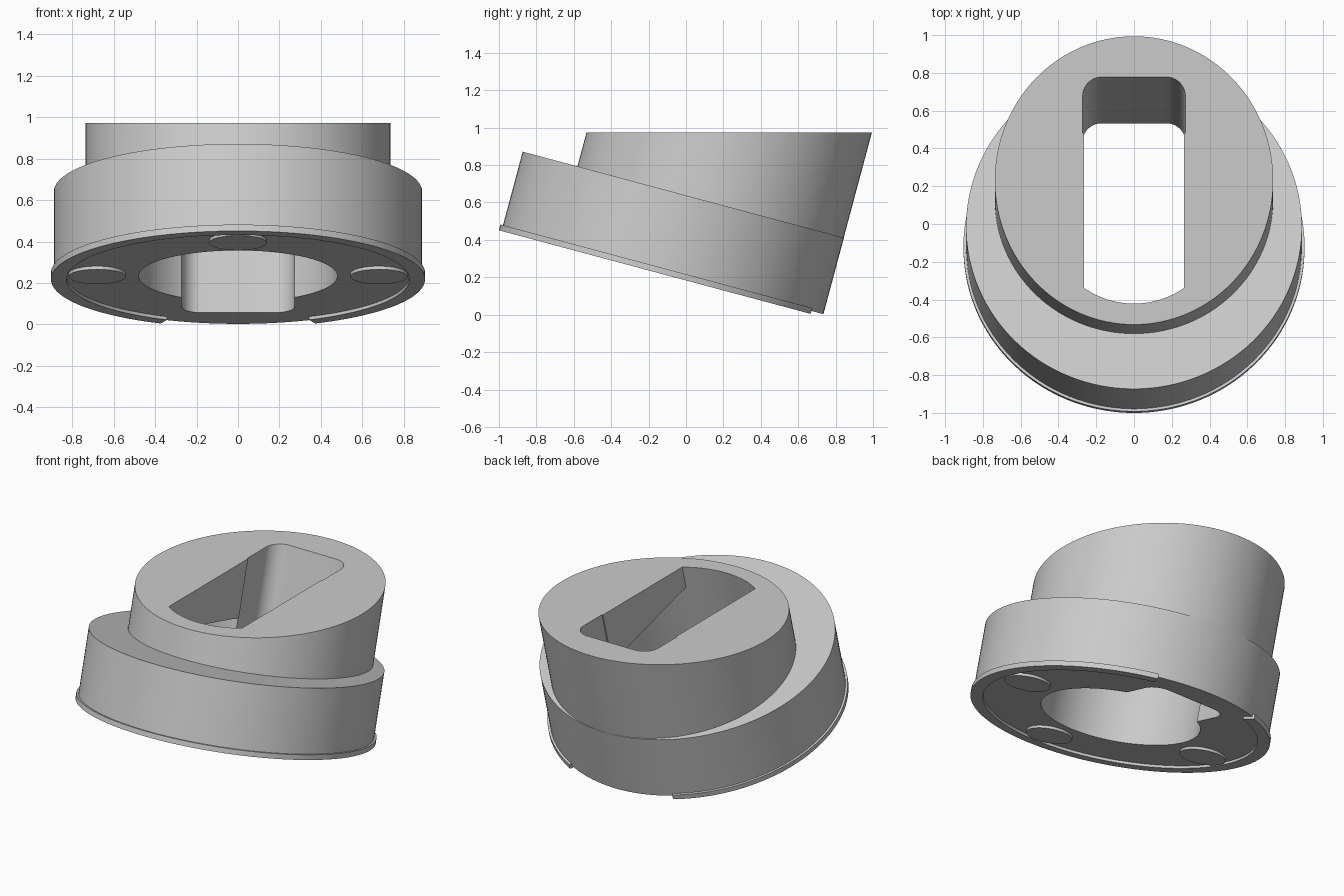
import bpy, bmesh
from math import sin, cos, pi, radians, asin
from mathutils import Matrix, Vector

if "Cube" in bpy.data.objects:
    bpy.data.objects.remove(bpy.data.objects["Cube"], do_unlink=True)

TILT = Matrix.Rotation(radians(-15), 4, 'X')   # every part is extruded along this leaning axis
BASE_Y = -0.18                                 # centre of the base along the slope
FLOOR, RIM_LOW = 0.193, 0.177                  # underside heights along the axis
HOLE_R = 0.48

grey = bpy.data.materials.new("plain_grey")
grey.use_nodes = True
grey.diffuse_color = (0.6, 0.6, 0.6, 1)
grey.node_tree.nodes["Principled BSDF"].inputs["Base Color"].default_value = (0.6, 0.6, 0.6, 1)


def arc(cx, cy, r, start, end, n):
    return [(cx + r * cos(start + (end - start) * i / n),
             cy + r * sin(start + (end - start) * i / n)) for i in range(n + 1)]


def circle(cx, cy, r, n=128):
    return arc(cx, cy, r, 0, 2 * pi, n)[:-1]


def prism(name, outline, low, high, level_cut=None):
    """Extrude an outline along the leaning axis, optionally trimmed level."""
    bm = bmesh.new()
    face = bm.faces.new([bm.verts.new((x, y, low)) for x, y in outline])
    ext = bmesh.ops.extrude_face_region(bm, geom=[face])
    top = [v for v in ext["geom"] if isinstance(v, bmesh.types.BMVert)]
    bmesh.ops.translate(bm, verts=top, vec=(0, 0, high - low))
    bm.transform(TILT)
    if level_cut is not None:
        cut = bmesh.ops.bisect_plane(bm, geom=bm.verts[:] + bm.edges[:] + bm.faces[:],
                                     plane_co=Vector((0, 0, level_cut)),
                                     plane_no=Vector((0, 0, 1)), clear_outer=True)
        edges = [e for e in cut["geom_cut"] if isinstance(e, bmesh.types.BMEdge)]
        bmesh.ops.contextual_create(bm, geom=edges)
    bmesh.ops.recalc_face_normals(bm, faces=bm.faces[:])
    mesh = bpy.data.meshes.new(name)
    bm.to_mesh(mesh)
    bm.free()
    mesh.materials.append(grey)
    obj = bpy.data.objects.new(name, mesh)
    bpy.context.collection.objects.link(obj)
    return obj


def select(obj):
    bpy.ops.object.select_all(action='DESELECT')
    obj.select_set(True)
    bpy.context.view_layer.objects.active = obj


def combine(obj, tool, operation):
    select(obj)
    mod = obj.modifiers.new(operation.lower(), 'BOOLEAN')
    mod.operation, mod.solver, mod.object = operation, 'EXACT', tool
    bpy.ops.object.modifier_apply(modifier=mod.name)
    bpy.data.objects.remove(tool, do_unlink=True)


# Body: wide leaning base with an offset drum trimmed level on top
body = prism("body", circle(0, BASE_Y, 0.889), FLOOR, 0.616)
drum = prism("drum", circle(0, -0.029, 0.737), 0.4, 1.6, level_cut=0.973)
combine(body, drum, 'UNION')

# Round pocket from below
pocket = prism("pocket", circle(0, BASE_Y, HOLE_R), 0, 0.70)
combine(body, pocket, 'DIFFERENCE')

# Through slot: curved front, slightly wider back with rounded corners
front_r, half, wide, corner = HOLE_R - 0.001, 0.265, 0.272, 0.1
spread = asin(half / front_r)
step_y, back_y = BASE_Y + 0.394, BASE_Y + 0.68
outline = arc(0, BASE_Y, front_r, -pi / 2 - spread, -pi / 2 + spread, 24)
outline += [(half, step_y), (wide, step_y)]
outline += arc(wide - corner, back_y - corner, corner, 0, pi / 2, 10)
outline += arc(corner - wide, back_y - corner, corner, pi / 2, pi, 10)
outline += [(-wide, step_y), (-half, step_y)]
combine(body, prism("slot", outline, 0, 1.6), 'DIFFERENCE')

# Thin rim under the base, open at the back
gap = radians(24.4)
start, end = pi / 2 + gap, 2.5 * pi - gap
ring = arc(0, BASE_Y, 0.903, start, end, 120) + arc(0, BASE_Y, 0.828, end, start, 120)
rim = prism("rim", ring, RIM_LOW, 0.209)

# Round pads on the underside
pads = [prism(name, circle(x, BASE_Y + y, 0.138, 48), RIM_LOW, FLOOR + 0.01)
        for name, x, y in (("left_pad", 0.68, -0.05),
                           ("right_pad", -0.68, -0.05),
                           ("front_pad", 0, -0.68))]

for obj in [body, rim] + pads:
    select(obj)
    bpy.ops.object.shade_smooth_by_angle(angle=radians(30))
